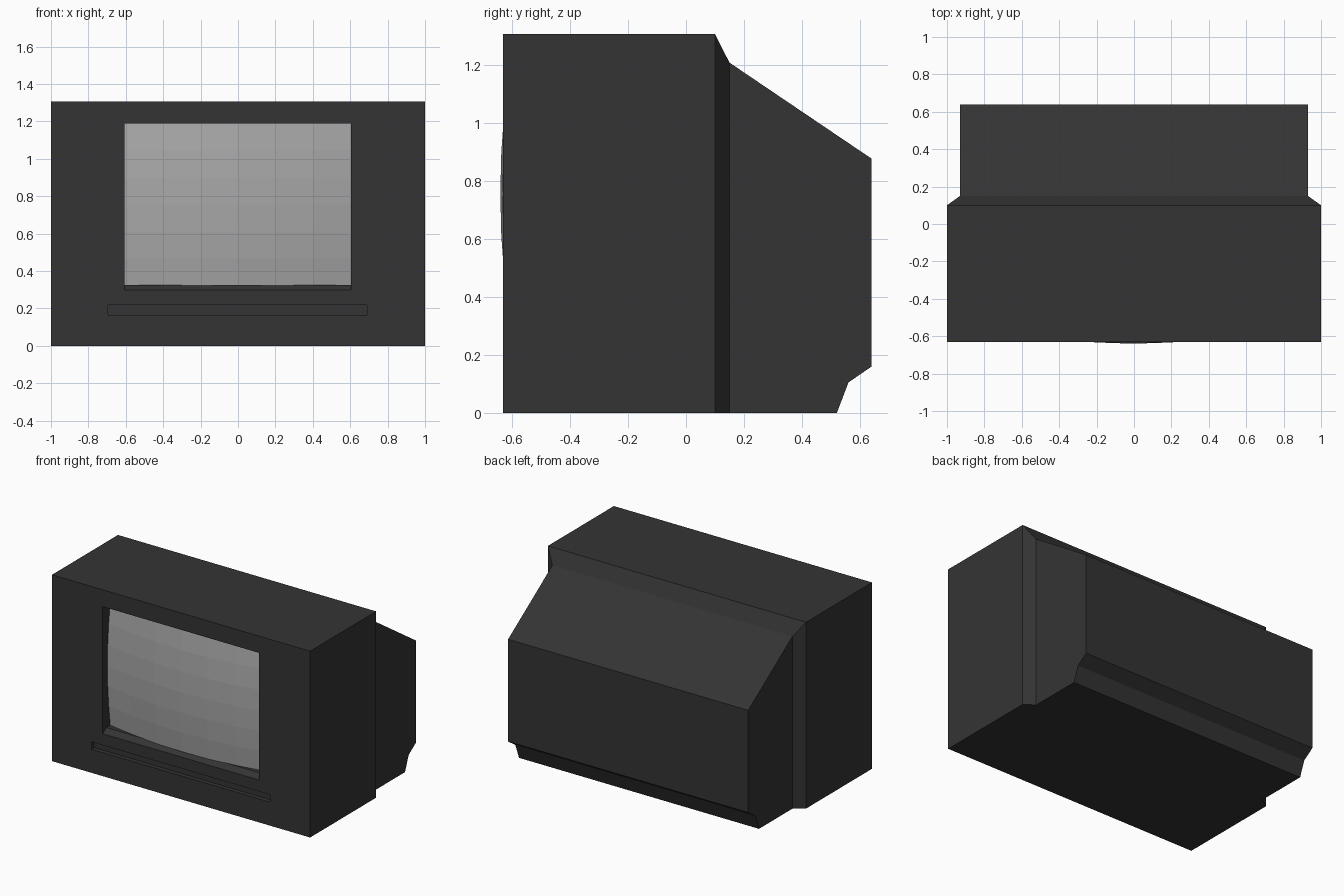
import bpy, bmesh, math

if "Cube" in bpy.data.objects:
    bpy.data.objects.remove(bpy.data.objects["Cube"])


def material(name, rgb):
    m = bpy.data.materials.new(name)
    m.diffuse_color = (*rgb, 1)
    m.use_nodes = True
    m.node_tree.nodes["Principled BSDF"].inputs["Base Color"].default_value = m.diffuse_color
    return m


CASE = material("charcoal plastic", (0.034, 0.034, 0.034))
GLASS = material("grey glass", (0.39, 0.39, 0.39))


def finish(bm, name, mat):
    bmesh.ops.recalc_face_normals(bm, faces=bm.faces)
    me = bpy.data.meshes.new(name)
    bm.to_mesh(me)
    bm.free()
    me.materials.append(mat)
    ob = bpy.data.objects.new(name, me)
    bpy.context.collection.objects.link(ob)
    return ob


def prism(name, profile, x0, x1, mat):
    """Extrude a (y, z) profile along x."""
    bm = bmesh.new()
    face = bm.faces.new([bm.verts.new((x0, y, z)) for y, z in profile])
    ext = bmesh.ops.extrude_face_region(bm, geom=[face])["geom"]
    bmesh.ops.translate(bm, vec=(x1 - x0, 0, 0),
                        verts=[v for v in ext if isinstance(v, bmesh.types.BMVert)])
    return finish(bm, name, mat)


def cut(target, cutter):
    mod = target.modifiers.new("cut", 'BOOLEAN')
    mod.operation, mod.solver, mod.object = 'DIFFERENCE', 'EXACT', cutter
    bpy.context.view_layer.objects.active = target
    bpy.ops.object.modifier_apply(modifier=mod.name)
    bpy.data.objects.remove(cutter)


# Cabinet: rectangular sections lofted front to back (y, half width, bottom, top)
sections = [(-0.63, 1.0, 0, 1.305), (0.10, 1.0, 0, 1.305), (0.15, 0.93, 0, 1.207),
            (0.52, 0.93, 0, 0.957), (0.56, 0.93, 0.105, 0.93), (0.64, 0.93, 0.16, 0.876)]
bm = bmesh.new()
rings = [[bm.verts.new(p) for p in ((-w, y, b), (w, y, b), (w, y, t), (-w, y, t))]
         for y, w, b, t in sections]
for r, s in zip(rings, rings[1:]):
    for i in range(4):
        j = (i + 1) % 4
        bm.faces.new((r[i], r[j], s[j], s[i]))
bm.faces.new(rings[0])
bm.faces.new(rings[-1])
bmesh.ops.dissolve_limit(bm, angle_limit=math.radians(0.5), verts=bm.verts, edges=bm.edges)
cabinet = finish(bm, "cabinet", CASE)

# Screen opening with a sloped lower lip, and the slot under it
opening = [(-0.7, 0.297), (-0.63, 0.297), (-0.59, 0.325), (-0.52, 0.325),
           (-0.52, 1.187), (-0.7, 1.187)]
cut(cabinet, prism("opening_cutter", opening, -0.607, 0.603, CASE))
slot = [(-0.7, 0.165), (-0.6, 0.165), (-0.6, 0.217), (-0.7, 0.217)]
cut(cabinet, prism("slot_cutter", slot, -0.695, 0.69, CASE))

# Bulging picture tube filling the opening
R, MID = 3.0, 0.755
bm = bmesh.new()
bmesh.ops.create_grid(bm, x_segments=6, y_segments=6, size=1)
for v in bm.verts:
    x, h = v.co.x * 0.605, v.co.y * 0.432
    y = -0.64 + R - math.sqrt(R * R - x * x - h * h)
    v.co = (x - 0.002, y, MID + h)
screen = finish(bm, "screen", GLASS)
for f in screen.data.polygons:
    if f.normal.y > 0:
        screen.data.flip_normals()
        break
